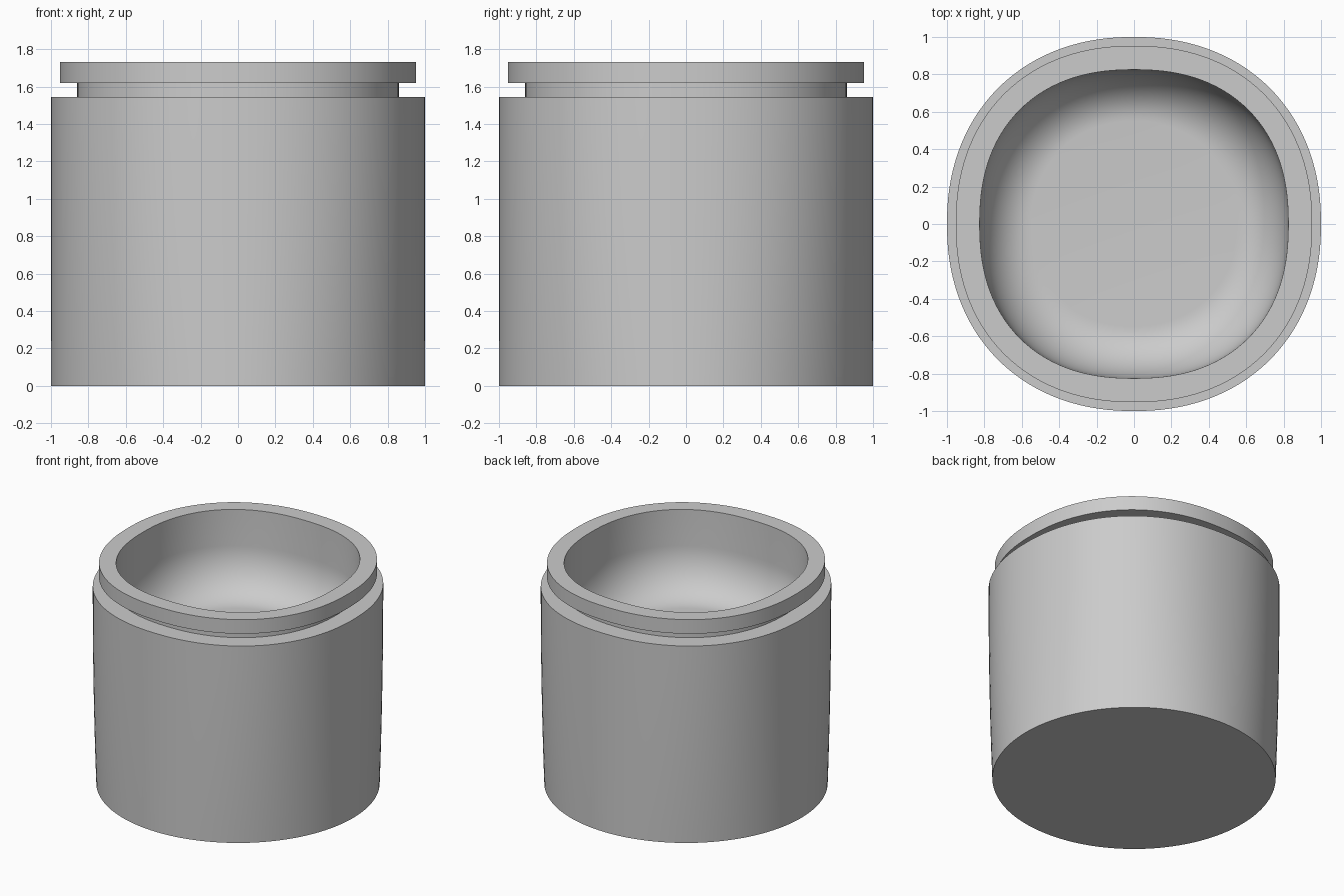
import bpy, bmesh, math

if "Cube" in bpy.data.objects:
    bpy.data.objects.remove(bpy.data.objects["Cube"])

SEGMENTS = 128


def ring(bm, radius, z, power):
    """Soft-square ring: power 2 is a circle, higher is squarer."""
    verts = []
    for i in range(SEGMENTS):
        a = 2 * math.pi * i / SEGMENTS
        c, s = math.cos(a), math.sin(a)
        k = radius / (abs(c) ** power + abs(s) ** power) ** (1 / power)
        verts.append(bm.verts.new((k * c, k * s, z)))
    return verts


# Outer wall: round at the foot, easing into a soft square at the shoulder
profile = []
for i in range(13):
    t = i / 12
    profile.append((1.0, 1.545 * t, 2 + 0.17 * (1 - (1 - t) ** 2)))

# Neck groove and lip
profile += [(0.86, 1.545, 2.2), (0.86, 1.62, 2.2),
            (0.953, 1.62, 2.2), (0.953, 1.73, 2.2)]

# Bowl: short straight wall, then a rounded fillet down to the flat floor
profile.append((0.825, 1.73, 2.3))
for i in range(17):
    a = math.pi / 2 * i / 16
    profile.append((0.55 + 0.27 * math.cos(a), 1.45 - 0.35 * math.sin(a),
                    2.3 - 0.2 * i / 16))

bm = bmesh.new()
rings = [ring(bm, *p) for p in profile]
for lower, upper in zip(rings, rings[1:]):
    for i in range(SEGMENTS):
        j = (i + 1) % SEGMENTS
        bm.faces.new((lower[i], lower[j], upper[j], upper[i]))
bm.faces.new(rings[0][::-1])   # underside
bm.faces.new(rings[-1])        # bowl floor
bmesh.ops.recalc_face_normals(bm, faces=bm.faces)

mesh = bpy.data.meshes.new("jar")
bm.to_mesh(mesh)
bm.free()
jar = bpy.data.objects.new("jar", mesh)
bpy.context.collection.objects.link(jar)
bpy.context.view_layer.objects.active = jar
jar.select_set(True)
bpy.ops.object.shade_smooth_by_angle(angle=math.radians(35))
